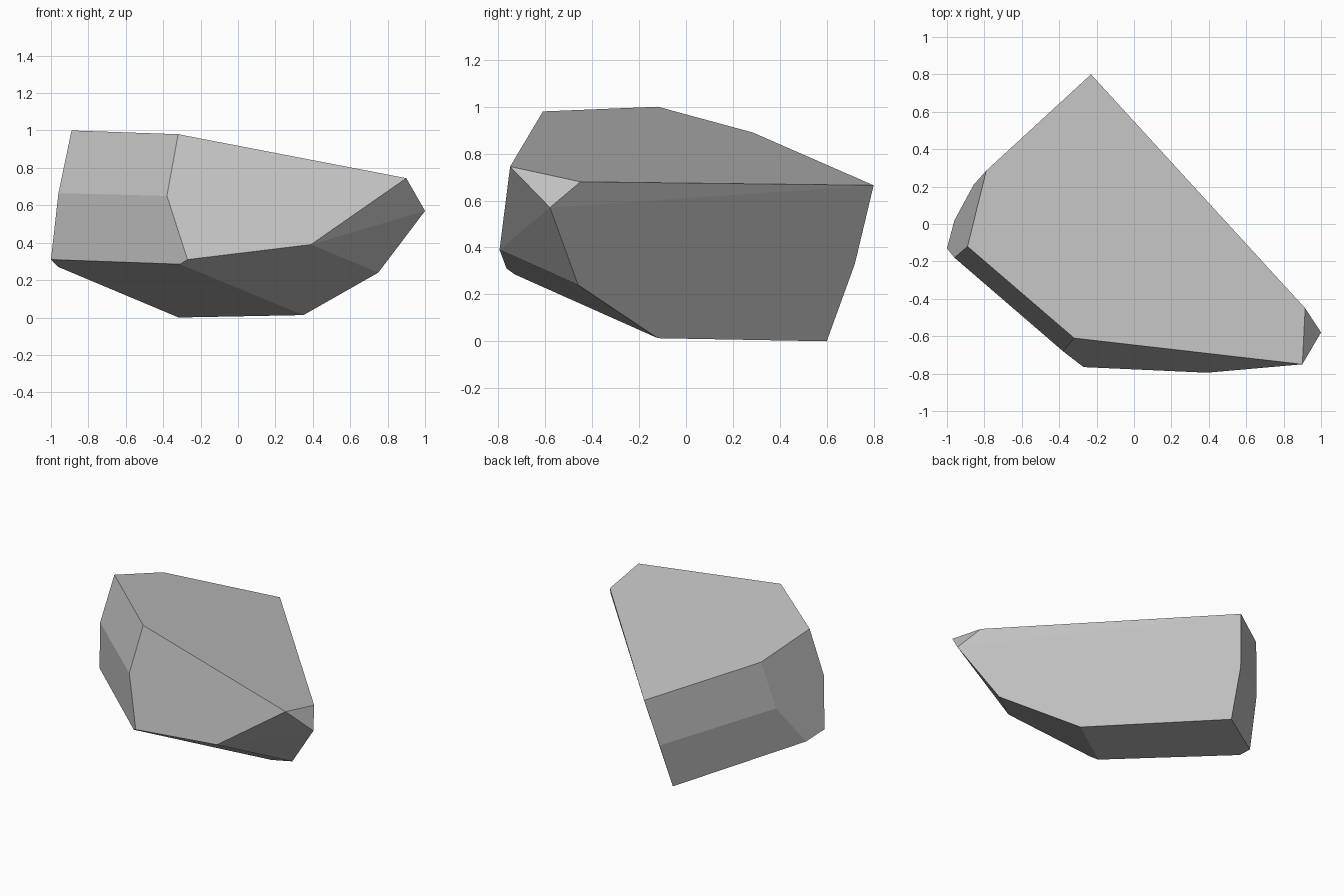
import bpy
import bmesh
from math import radians

# Remove the default cube if it is present
default_cube = bpy.data.objects.get("Cube")
if default_cube:
    bpy.data.objects.remove(default_cube, do_unlink=True)


def flat_material(name, value):
    """Make a plain grey material."""
    material = bpy.data.materials.new(name)
    material.use_nodes = True
    colour = (value, value, value, 1)
    material.diffuse_color = colour
    shader = material.node_tree.nodes["Principled BSDF"]
    shader.inputs["Base Color"].default_value = colour
    shader.inputs["Roughness"].default_value = 0.9
    return material


def hull_object(name, corners, material):
    """Wrap corner points in a convex hull and merge nearly flat facets."""
    bm = bmesh.new()
    points = [bm.verts.new(corner) for corner in corners]
    result = bmesh.ops.convex_hull(bm, input=points)
    spare = {item for key in ("geom_interior", "geom_unused")
             for item in result[key] if isinstance(item, bmesh.types.BMVert)}
    bmesh.ops.delete(bm, geom=list(spare), context="VERTS")
    bmesh.ops.dissolve_limit(bm, angle_limit=radians(4),
                             verts=bm.verts[:], edges=bm.edges[:])
    bmesh.ops.recalc_face_normals(bm, faces=bm.faces[:])
    for face in bm.faces:
        face.smooth = False
    mesh = bpy.data.meshes.new(name)
    bm.to_mesh(mesh)
    bm.free()
    mesh.materials.append(material)
    rock = bpy.data.objects.new(name, mesh)
    bpy.context.collection.objects.link(rock)
    return rock


# Sloping top facet
top_rim = [(-.89, -.12, 1), (-.32, -.61, .98), (.9, -.75, .745),
           (.915, -.45, .68), (-.23, .8, .665), (-.79, .285, .89)]

# Widest corners around the sides
front_corners = [(-.38, -.68, .65), (-.27, -.765, .31), (.39, -.795, .39)]
side_corners = [(1, -.58, .57), (.75, -.46, .24),
                (-.96, -.18, .665), (-1, -.13, .31)]
back_corners = [(-.295, .72, .33), (-.857, .21, .55)]

# Underside facet
base_rim = [(-.31, -.73, .285), (.35, -.12, .013),
            (-.317, .6, 0), (-.96, .02, .27)]

stone = flat_material("stone grey", .55)
hull_object("rock", top_rim + front_corners + side_corners
            + back_corners + base_rim, stone)
